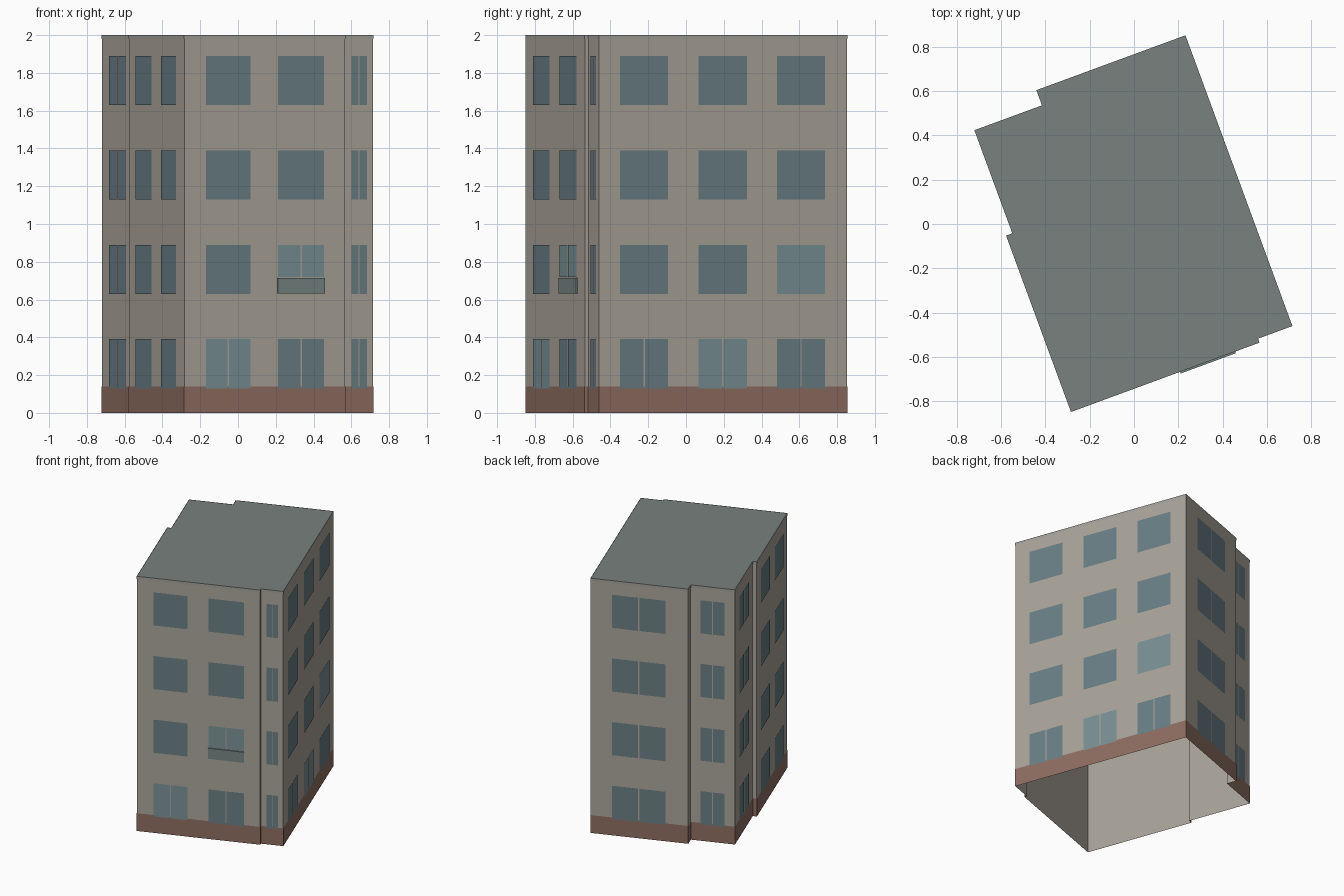
import bpy, bmesh
from math import radians
from mathutils import Matrix, Vector

if "Cube" in bpy.data.objects:
    bpy.data.objects.remove(bpy.data.objects["Cube"])

ROT = Matrix.Rotation(radians(20.2), 4, 'Z')
H = 2.0


def mat(name, rgb):
    m = bpy.data.materials.new(name)
    m.diffuse_color = (*rgb, 1)
    m.use_nodes = True
    m.node_tree.nodes["Principled BSDF"].inputs["Base Color"].default_value = m.diffuse_color
    return m


WALL = mat("plaster", (0.40, 0.37, 0.32))
BASE = mat("plinth_brown", (0.27, 0.155, 0.12))
ROOF = mat("roof_grey", (0.19, 0.22, 0.21))
TRIM = mat("trim_grey", (0.36, 0.35, 0.32))
GLASS = mat("glass", (0.14, 0.21, 0.235))
GLASS_LIGHT = mat("glass_light", (0.19, 0.28, 0.30))
PANEL = mat("balcony_panel", (0.18, 0.235, 0.225))

# Footprint, counter-clockwise, in the building's own axes
PLAN = [Vector(p) for p in [
    (-.56, -.698), (.347, -.698), (.347, -.679), (.512, -.679), (.512, .719),
    (-.205, .719), (-.205, .646), (-.53, .646), (-.53, .15), (-.56, .15)]]
N = len(PLAN)


def edge(i):
    a, b = PLAN[i], PLAN[(i + 1) % N]
    d = (b - a).normalized()
    return a, d, Vector((d.y, -d.x)), (b - a).length


def finish(bm, name, material):
    bm.transform(ROT)
    me = bpy.data.meshes.new(name)
    bm.to_mesh(me)
    bm.free()
    me.materials.append(material)
    ob = bpy.data.objects.new(name, me)
    bpy.context.collection.objects.link(ob)
    return ob


def quad(bm, i, s0, s1, z0, z1, off):
    """Upright rectangle on wall i between distances s0 and s1."""
    a, d, n, _ = edge(i)
    pts = [(s0, z0), (s1, z0), (s1, z1), (s0, z1)]
    return bm.faces.new([bm.verts.new((*(a + d * s + n * off), z)) for s, z in pts])


def band(name, z0, z1, off, material):
    """Closed strip following the footprint, pushed out by off."""
    bm = bmesh.new()
    ring = []
    for i in range(N):
        p = PLAN[i] + (edge(i)[2] + edge(i - 1)[2]) * off
        ring.append([bm.verts.new((*p, z)) for z in (z0, z1)])
    for i in range(N):
        a, b = ring[i], ring[(i + 1) % N]
        bm.faces.new((a[0], b[0], b[1], a[1]))
    return finish(bm, name, material)


# Open-bottomed shell, plinth and top trim
band("walls", 0, H, 0, WALL)
band("plinth", 0, 0.14, 0.002, BASE)
band("top_trim", H - 0.02, H, 0.002, TRIM)

# Flat roof
bm = bmesh.new()
bm.faces.new([bm.verts.new((*p, H)) for p in PLAN])
finish(bm, "roof", ROOF)

# Windows: wall index -> (spans along the wall, always split in two)
WINDOWS = {
    0: ([(.122, .372), (.527, .788)], False),
    2: ([(.042, .128)], True),
    3: ([(.118, .389), (.56, .832), (1.002, 1.274)], False),
    4: ([(.158, .552)], True),
    6: ([(.075, .25)], True),
    7: ([(.117, .378)], True),
    9: ([(.108, .355), (.499, .731)], False),
}
for floor in range(4):
    z0, z1 = 0.13 + floor * 0.5, 0.39 + floor * 0.5
    dark, light = bmesh.new(), bmesh.new()
    for i, (spans, split) in WINDOWS.items():
        for k, (s0, s1) in enumerate(spans):
            balcony = i == 0 and k == 1 and floor == 1
            halves = split or balcony or (floor == 0 and i in (0, 3))
            bottom = 0.72 if balcony else z0
            bright = balcony or (i, k, floor) in ((0, 0, 0), (3, 1, 0), (3, 2, 1))
            bm = light if bright else dark
            if halves:
                mid, gap = (s0 + s1) / 2, min(0.004, (s1 - s0) * 0.03)
                quad(bm, i, s0, mid - gap, bottom, z1, 0.004)
                quad(bm, i, mid + gap, s1, bottom, z1, 0.004)
            else:
                quad(bm, i, s0, s1, bottom, z1, 0.004)
    finish(dark, f"windows_floor_{floor + 1}", GLASS)
    if light.faces:
        finish(light, f"bright_windows_floor_{floor + 1}", GLASS_LIGHT)
    else:
        light.free()

# Shallow balcony front
bm = bmesh.new()
f = quad(bm, 0, .525, .79, 0.632, 0.715, 0.0)
r = bmesh.ops.extrude_face_region(bm, geom=[f])
n = edge(0)[2]
bmesh.ops.translate(bm, vec=(n.x * 0.008, n.y * 0.008, 0),
                    verts=[v for v in r["geom"] if isinstance(v, bmesh.types.BMVert)])
bmesh.ops.recalc_face_normals(bm, faces=bm.faces)
finish(bm, "balcony_front", PANEL)
